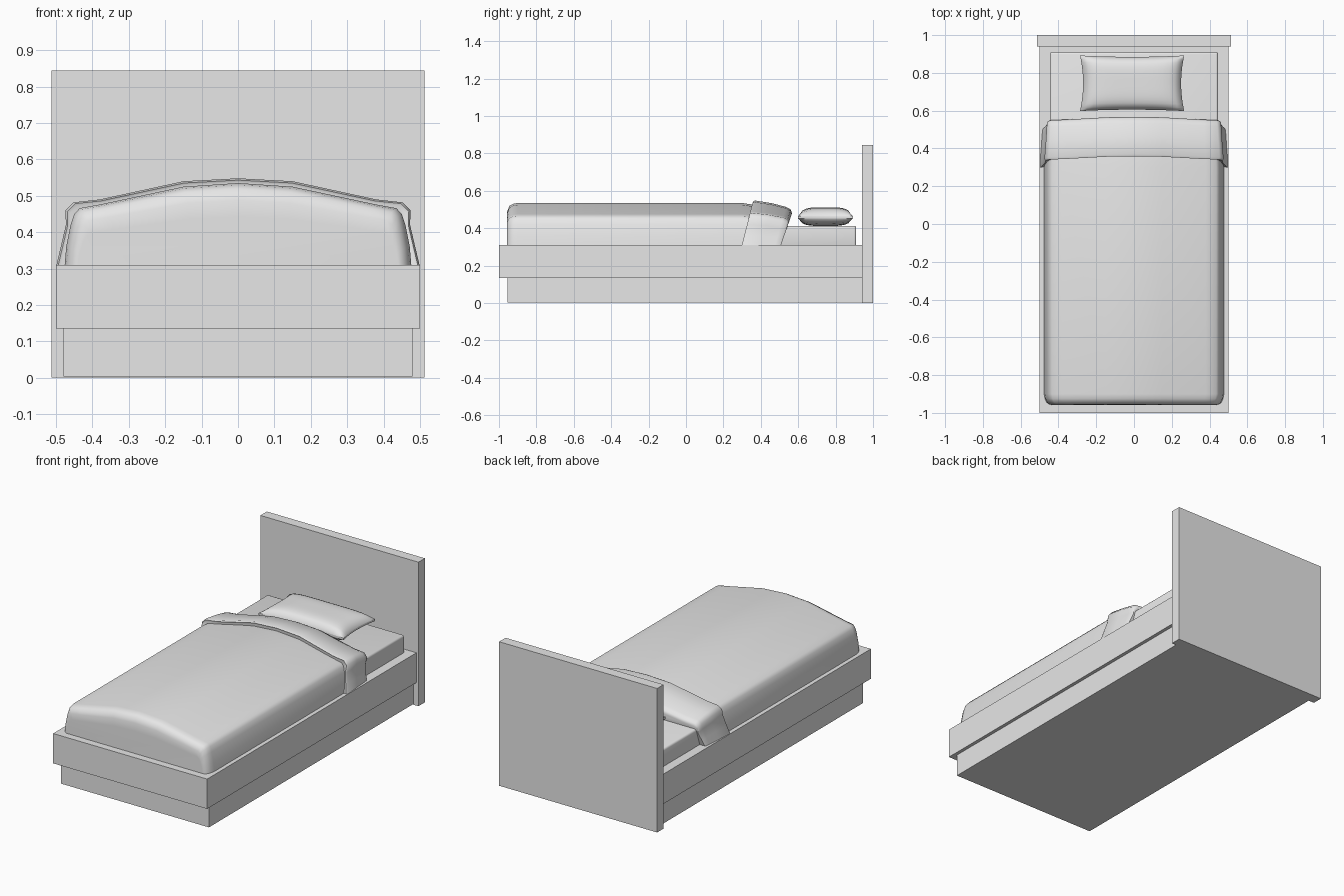
import bpy
import bmesh
from math import radians

cube = bpy.data.objects.get("Cube")
if cube:
    bpy.data.objects.remove(cube, do_unlink=True)

grey = bpy.data.materials.new("light grey")
grey.use_nodes = True
grey.diffuse_color = (0.8, 0.8, 0.8, 1)
grey.node_tree.nodes["Principled BSDF"].inputs["Base Color"].default_value = (0.8, 0.8, 0.8, 1)


def finish(name, bm, smooth=0):
    bmesh.ops.recalc_face_normals(bm, faces=bm.faces)
    mesh = bpy.data.meshes.new(name)
    bm.to_mesh(mesh)
    bm.free()
    mesh.materials.append(grey)
    obj = bpy.data.objects.new(name, mesh)
    bpy.context.collection.objects.link(obj)
    if smooth:
        bpy.ops.object.select_all(action='DESELECT')
        obj.select_set(True)
        bpy.context.view_layer.objects.active = obj
        bpy.ops.object.shade_smooth_by_angle(angle=radians(smooth))
    return obj


def box(name, half_x, y0, y1, z0, z1, bevel=0):
    bm = bmesh.new()
    bmesh.ops.create_cube(bm, size=1)
    for v in bm.verts:
        v.co.x *= 2 * half_x
        v.co.y = (y0 + y1) / 2 + v.co.y * (y1 - y0)
        v.co.z = (z0 + z1) / 2 + v.co.z * (z1 - z0)
    if bevel:
        bmesh.ops.bevel(bm, geom=bm.edges[:], offset=bevel, segments=3,
                        profile=0.5, affect='EDGES')
    return finish(name, bm, 40 if bevel else 0)


def loft(name, half, stations, slant=0, smooth=50):
    """Sweep a mirrored half profile along y; stations are (y, x scale, z scale)."""
    profile = half + [(-x, z) for x, z in reversed(half[:-1])]
    base, peak = half[0][1], half[-1][1]
    bm = bmesh.new()
    rings = []
    for y, sx, sz in stations:
        rings.append([bm.verts.new((x * sx, y - slant * (peak - z), base + (z - base) * sz))
                      for x, z in profile])
    n = len(profile)
    for a, b in zip(rings, rings[1:]):
        for i in range(n):
            j = (i + 1) % n
            bm.faces.new((a[i], a[j], b[j], b[i]))
    bm.faces.new(rings[0])
    bm.faces.new(rings[-1])
    return finish(name, bm, smooth)


# Bed frame
box("plinth", 0.48, -0.955, 0.94, 0.004, 0.135)
box("bed_frame", 0.5, -1, 0.94, 0.135, 0.31)
box("headboard", 0.513, 0.94, 1, 0, 0.845)
box("mattress", 0.445, -0.88, 0.91, 0.29, 0.413, bevel=0.012)

# Blanket with a rounded foot end
loft("blanket",
     [(0.477, 0.30), (0.472, 0.36), (0.46, 0.42), (0.45, 0.45), (0.435, 0.466),
      (0.38, 0.476), (0.15, 0.525), (0, 0.535)],
     [(-0.957, 0.925, 0.6), (-0.956, 0.94, 0.8), (-0.945, 0.97, 0.93),
      (-0.925, 0.99, 0.98), (-0.9, 1, 1), (0.3, 1, 1), (0.45, 0.99, 0.9)])

# Turned-down blanket edge
loft("blanket_fold",
     [(0.5, 0.305), (0.487, 0.36), (0.473, 0.42), (0.474, 0.46), (0.452, 0.482),
      (0.38, 0.49), (0.15, 0.54), (0, 0.548)],
     [(0.362, 0.975, 0.95), (0.358, 0.99, 0.98), (0.37, 1, 1), (0.46, 0.985, 0.94),
      (0.535, 0.975, 0.86), (0.56, 0.97, 0.8), (0.567, 0.96, 0.72)], slant=0.25)

# Pillow with pinched corners
bm = bmesh.new()
bmesh.ops.create_cube(bm, size=2)
bmesh.ops.subdivide_edges(bm, edges=bm.edges[:], cuts=15, use_grid_fill=True)
for v in bm.verts:
    u, w, t = v.co
    puff = (max(0, 1 - u ** 4) * max(0, 1 - w ** 4)) ** 0.5
    v.co.x = -0.01 + 0.276 * u * (1 - 0.06 * (1 - w * w))
    v.co.y = 0.745 + 0.147 * w * (1 - 0.05 * (1 - u * u))
    v.co.z = 0.458 + t * (0.006 + (0.048 if t > 0 else 0.04) * puff)
finish("pillow", bm, 60)
